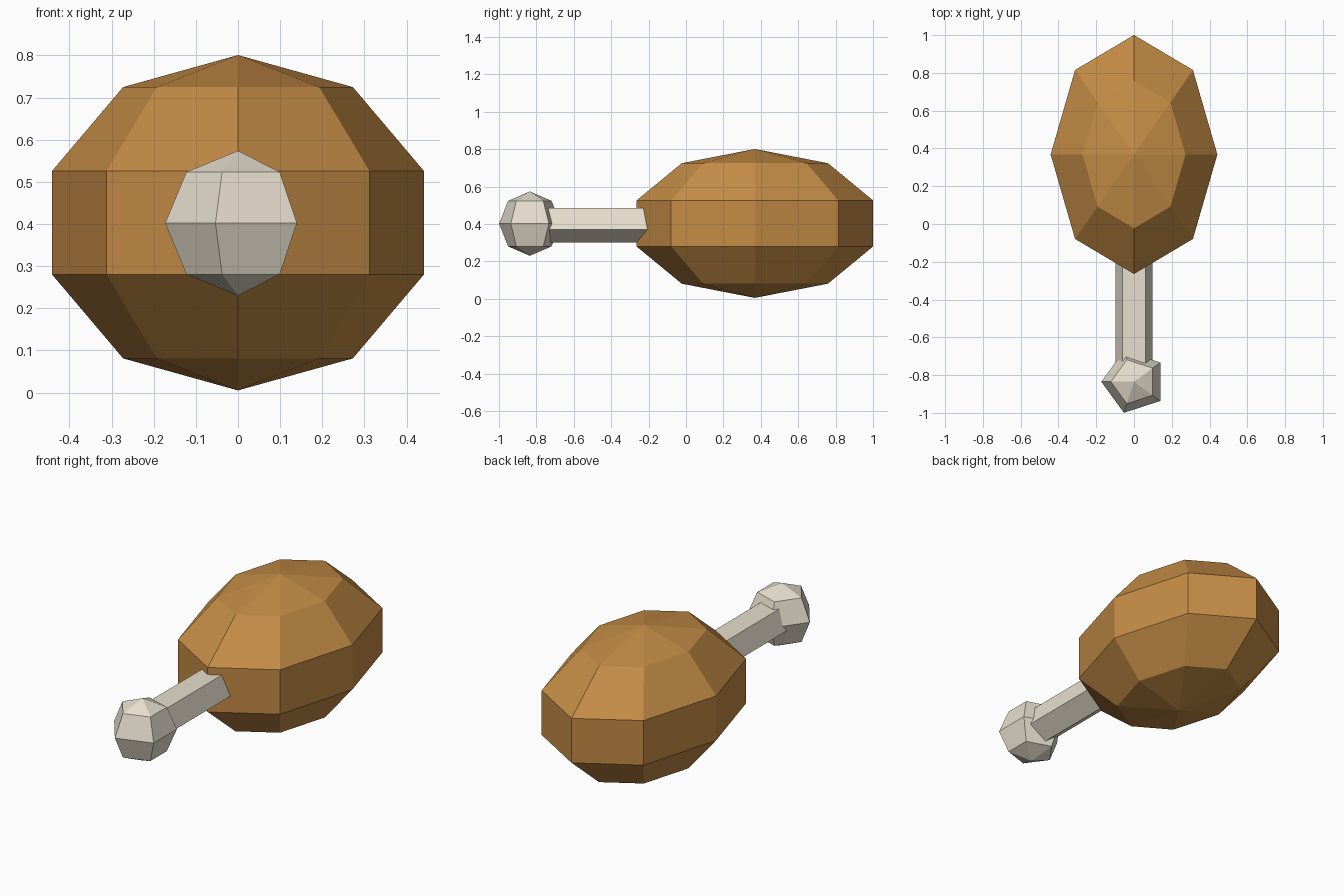
import bpy
import bmesh
from math import sin, cos, pi, radians
from mathutils import Matrix

if "Cube" in bpy.data.objects:
    bpy.data.objects.remove(bpy.data.objects["Cube"])


def material(name, colour):
    m = bpy.data.materials.new(name)
    m.diffuse_color = (*colour, 1)
    m.use_nodes = True
    m.node_tree.nodes["Principled BSDF"].inputs["Base Color"].default_value = m.diffuse_color
    return m


def finish(bm, name, mat):
    bmesh.ops.recalc_face_normals(bm, faces=bm.faces)
    mesh = bpy.data.meshes.new(name)
    bm.to_mesh(mesh)
    bm.free()
    mesh.materials.append(mat)
    ob = bpy.data.objects.new(name, mesh)
    bpy.context.collection.objects.link(ob)
    return ob


def faceted_ball(name, centre, radii, sides, bands, start, mat):
    """Low-poly ellipsoid with its first meridian at angle start."""
    bm = bmesh.new()
    top, bottom = bm.verts.new((0, 0, 1)), bm.verts.new((0, 0, -1))
    rings = []
    for j in range(1, bands):
        t = pi * j / bands
        rings.append([bm.verts.new((sin(t) * cos(start + 2 * pi * i / sides),
                                    sin(t) * sin(start + 2 * pi * i / sides),
                                    cos(t))) for i in range(sides)])
    for i in range(sides):
        k = (i + 1) % sides
        bm.faces.new((top, rings[0][i], rings[0][k]))
        bm.faces.new((bottom, rings[-1][k], rings[-1][i]))
        for a, b in zip(rings, rings[1:]):
            bm.faces.new((a[i], b[i], b[k], a[k]))
    bm.transform(Matrix.Translation(centre) @ Matrix.Diagonal((*radii, 1)))
    return finish(bm, name, mat)


def shaft(name, y0, y1, z, radius, sides, start, mat):
    """Prism running along y."""
    bm = bmesh.new()
    ends = [[bm.verts.new((radius * cos(start + 2 * pi * i / sides), y,
                           z + radius * sin(start + 2 * pi * i / sides)))
             for i in range(sides)] for y in (y0, y1)]
    for ring in ends:
        bm.faces.new(ring)
    for i in range(sides):
        k = (i + 1) % sides
        bm.faces.new((ends[0][i], ends[0][k], ends[1][k], ends[1][i]))
    return finish(bm, name, mat)


brown = material("roast_brown", (0.55, 0.26, 0.06))
cream = material("bone_cream", (0.80, 0.74, 0.62))

# Meat, bone shaft and knob at the bone's end
faceted_ball("meat", (0, 0.368, 0.403), (0.464, 0.665, 0.398), 8, 5, 0, brown)
shaft("bone_shaft", -0.735, -0.10, 0.403, 0.103, 5, radians(-90), cream)
faceted_ball("bone_knob", (0, -0.835, 0.402), (0.173, 0.173, 0.172), 5, 4, pi, cream)
